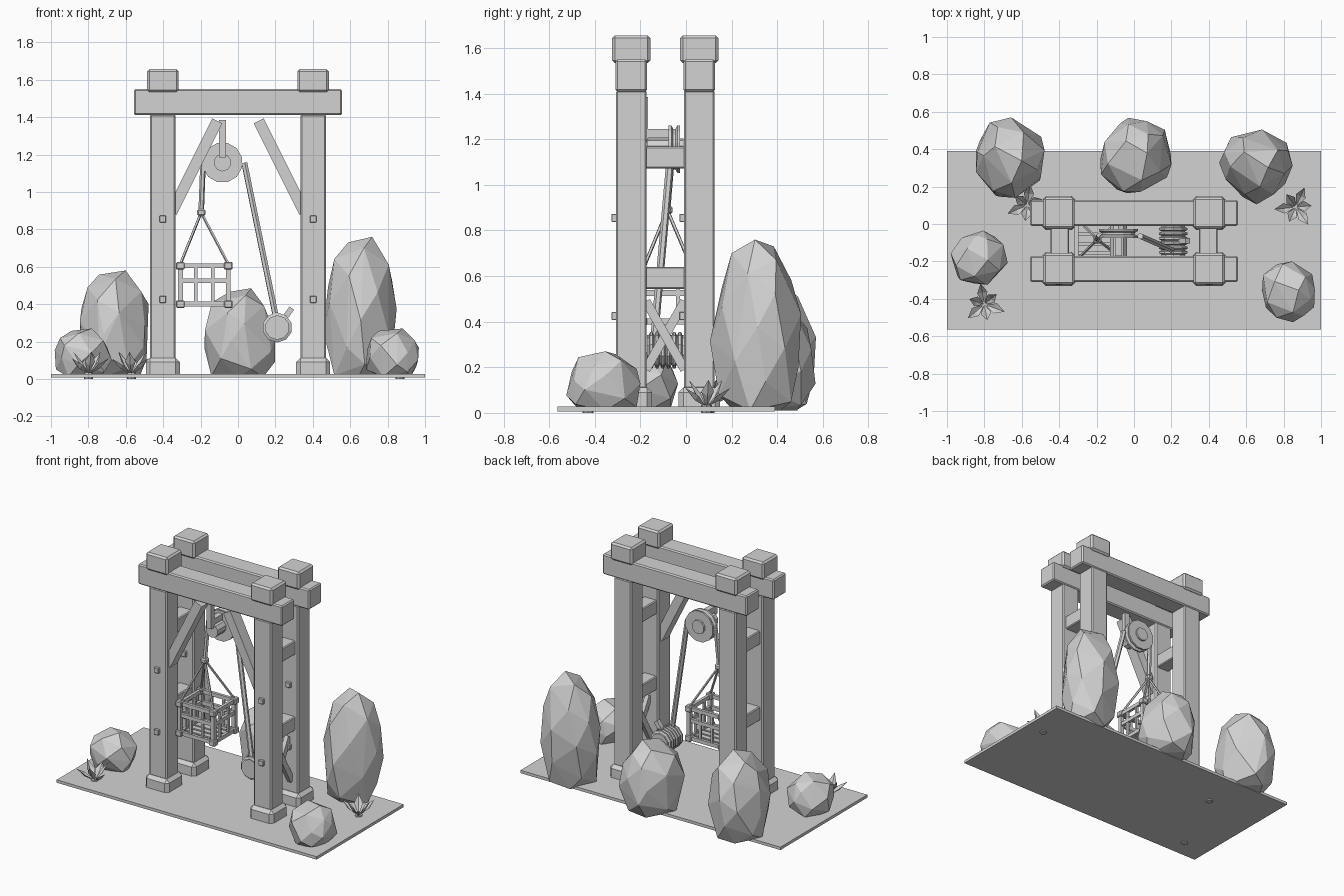
import bpy, bmesh, math, random
from mathutils import Vector, Matrix

if "Cube" in bpy.data.objects:
    bpy.data.objects.remove(bpy.data.objects["Cube"], do_unlink=True)

GREY = (0.65, 0.65, 0.65, 1)
mat = bpy.data.materials.new("plain grey")
mat.use_nodes = True
mat.diffuse_color = GREY
mat.node_tree.nodes["Principled BSDF"].inputs["Base Color"].default_value = GREY


def finish(name, bm):
    bmesh.ops.recalc_face_normals(bm, faces=bm.faces)
    mesh = bpy.data.meshes.new(name)
    bm.to_mesh(mesh)
    bm.free()
    mesh.materials.append(mat)
    ob = bpy.data.objects.new(name, mesh)
    bpy.context.collection.objects.link(ob)
    return ob


def box(name, centre, size, bevel=0.0, rot=None):
    bm = bmesh.new()
    bmesh.ops.create_cube(bm, size=1)
    bmesh.ops.scale(bm, vec=size, verts=bm.verts)
    if bevel:
        bmesh.ops.bevel(bm, geom=bm.edges[:], offset=bevel, segments=1, affect='EDGES')
    if rot:
        bm.transform(rot)
    bmesh.ops.translate(bm, vec=centre, verts=bm.verts)
    return finish(name, bm)


def rod(name, a, b, radius, sides=6):
    a, b = Vector(a), Vector(b)
    bm = bmesh.new()
    bmesh.ops.create_cone(bm, cap_ends=True, segments=sides, radius1=radius,
                          radius2=radius, depth=(b - a).length)
    bm.transform(Matrix.Translation((a + b) / 2) @ (b - a).to_track_quat('Z', 'Y').to_matrix().to_4x4())
    return finish(name, bm)


def bar(name, a, b, width, depth):
    # Square timber between two points, with its depth kept level
    a, b = Vector(a), Vector(b)
    z = (b - a).normalized()
    flat = Vector((0, 1, 0)) if abs(z.x) > 0.01 else Vector((1, 0, 0))
    x = flat.cross(z).normalized()
    rot = Matrix((x, z.cross(x), z)).transposed().to_4x4()
    return box(name, (a + b) / 2, (width, depth, (b - a).length), 0, rot)


def lathe_y(name, centre, profile, sides):
    # Turned part around the y axis, profile given as (radius, y)
    bm = bmesh.new()
    rings = []
    for r, y in profile:
        rings.append([bm.verts.new((centre[0] + r * math.cos(t), y, centre[2] + r * math.sin(t)))
                      for t in (2 * math.pi * (i + 0.5) / sides for i in range(sides))])
    for p, q in zip(rings, rings[1:]):
        for i in range(sides):
            j = (i + 1) % sides
            bm.faces.new((p[i], p[j], q[j], q[i]))
    bm.faces.new(rings[0])
    bm.faces.new(rings[-1])
    return finish(name, bm)


# Ground slab
box("ground", (0, -0.087, 0.017), (2, 0.955, 0.02))

# Two portal frames, front and back
FRONT, BACK = -0.24, 0.058
for label, y in (("front", FRONT), ("back", BACK)):
    box(label + "_beam", (0, y, 1.48), (1.11, 0.138, 0.14), 0.008)
    for side, s in (("left", 1), ("right", -1)):
        x = 0.402 * s
        tag = label + "_" + side
        box(tag + "_post", (x, y, 0.76), (0.135, 0.135, 1.31), 0.008)
        box(tag + "_cap", (x, y, 1.595), (0.168, 0.168, 0.122), 0.012)
        pad = box(tag + "_footing", (x, y, 0.067), (0.182, 0.182, 0.09))
        bm = bmesh.new()
        bm.from_mesh(pad.data)
        top = [e for e in bm.edges if all(v.co.z > 0.1 for v in e.verts)
               or abs(e.verts[0].co.z - e.verts[1].co.z) > 0.05]
        bmesh.ops.bevel(bm, geom=top, offset=0.022, segments=1, affect='EDGES')
        bm.to_mesh(pad.data)
        bm.free()
        for z in (0.425, 0.855):
            box(tag + "_bolt", (x, y - 0.072, z), (0.036, 0.03, 0.036), 0.003)

# Rungs that tie the frames together, and the front knee braces
MID = (FRONT + BACK) / 2
for side, s in (("left", 1), ("right", -1)):
    for z in (1.12, 0.592):
        box(side + "_rung", (0.397 * s, MID, z), (0.1, 0.2, 0.097), 0.006)
    bar(side + "_knee_brace", (0.11 * s, FRONT, 1.38), (0.355 * s, FRONT, 0.89), 0.06, 0.08)
for s in (1, -1):
    bar("cross_brace", (0.4 + 0.01 * s, MID - 0.085 * s, 0.49), (0.4 + 0.01 * s, MID + 0.085 * s, 0.19), 0.04, 0.03)

# Pulley with its hanger
PX, PZ = -0.083, 1.157
lathe_y("pulley_wheel", (PX, 0, PZ),
        ((0.108, -0.076), (0.108, -0.064), (0.092, -0.056), (0.092, -0.046), (0.108, -0.038), (0.108, -0.026)), 12)
lathe_y("pulley_axle", (PX, 0, PZ), ((0.047, -0.17), (0.047, -0.012)), 10)
box("pulley_hanger", (PX, -0.185, 1.285), (0.037, 0.035, 0.2))
box("pulley_arm", (PX, -0.13, 1.225), (0.037, 0.12, 0.04))

# Hoisting ropes
KNOT = Vector((-0.197, -0.082, 0.89))
rod("lift_rope", (-0.187, -0.06, 1.155), KNOT, 0.015)
box("rope_knot", KNOT, (0.045, 0.045, 0.035), 0.008)
rod("winch_rope", (0.034, -0.065, 1.155), (0.205, -0.14, 0.32), 0.017)

# Winch drum wound with rope, and its crank
lathe_y("winch_drum", (0.21, 0, 0.275), ((0.066, -0.172), (0.066, -0.005)), 10)
for i in range(6):
    y = -0.152 + 0.025 * i
    lathe_y("rope_coil", (0.21, 0, 0.275),
            ((0.066, y - 0.011), (0.08, y - 0.005), (0.08, y + 0.005), (0.066, y + 0.011)), 10)
bar("winch_crank", (0.21, -0.09, 0.275), (0.288, -0.09, 0.378), 0.03, 0.03)

# Slatted basket on four slings
BX, BY, HX, HY = -0.18, -0.08, 0.128, 0.115
for sx in (-1, 1):
    for sy in (-1, 1):
        x, y = BX + sx * HX, BY + sy * HY
        box("basket_corner_post", (x, y, 0.5), (0.026, 0.026, 0.23))
        for z in (0.605, 0.4):
            box("basket_corner_block", (x, y, z), (0.046, 0.046, 0.04), 0.005)
        rod("basket_sling", (x, y, 0.615), KNOT, 0.008, 5)
for z, h in ((0.605, 0.026), (0.525, 0.026), (0.4, 0.026)):
    for s in (-1, 1):
        box("basket_side_rail", (BX, BY + s * HY, z), (2 * HX, 0.02, h))
        box("basket_end_rail", (BX + s * HX, BY, z), (0.02, 2 * HY, h))
for t in (-0.045, 0.045):
    for s in (-1, 1):
        box("basket_side_slat", (BX + t, BY + s * HY, 0.5), (0.018, 0.014, 0.2))
        box("basket_end_slat", (BX + s * HX, BY + t, 0.5), (0.014, 0.018, 0.2))
for i in range(5):
    box("basket_floor_slat", (BX, BY + (i - 2) * 0.05, 0.396), (2 * HX, 0.036, 0.012))


# Faceted boulders
def rock(name, x0, x1, y0, y1, top, seed, count=30):
    rng = random.Random(seed)
    pts = []
    for i in range(count):
        u = 1 - 2 * (i + 0.5) / count
        r, t = (1 - u * u) ** 0.42, i * 2.39996 + rng.uniform(-0.3, 0.3)
        k = rng.uniform(0.93, 1.05)
        pts.append(Vector((k * r * math.cos(t), k * r * math.sin(t), max(u, -0.72))))
    lo = [min(p[i] for p in pts) for i in range(3)]
    hi = [max(p[i] for p in pts) for i in range(3)]
    box_lo, box_hi = (x0, y0, 0.01), (x1, y1, top)
    bm = bmesh.new()
    for p in pts:
        bm.verts.new([box_lo[i] + (p[i] - lo[i]) / (hi[i] - lo[i]) * (box_hi[i] - box_lo[i]) for i in range(3)])
    hull = bmesh.ops.convex_hull(bm, input=bm.verts)
    bmesh.ops.delete(bm, geom=[v for v in bm.verts if not v.link_faces], context='VERTS')
    return finish(name, bm)


rock("back_right_rock", -0.845, -0.478, 0.14, 0.57, 0.58, 1)
rock("back_middle_rock", -0.18, 0.2, 0.165, 0.568, 0.485, 2)
rock("back_left_rock", 0.455, 0.848, 0.105, 0.505, 0.76, 3)
rock("right_small_rock", -0.98, -0.675, -0.325, -0.035, 0.27, 4, 24)
rock("left_small_rock", 0.685, 0.967, -0.525, -0.2, 0.27, 5, 24)


# Leafy tufts with a short root through the ground
def tuft(name, x, y, turn):
    bm = bmesh.new()
    for i in range(6):
        t = turn + i * math.pi / 3
        out, side = Vector((math.cos(t), math.sin(t), 0)), Vector((-math.sin(t), math.cos(t), 0))
        reach, high = (0.115, 0.085) if i % 2 else (0.085, 0.12)
        base, up = Vector((x, y, 0.025)), Vector((0, 0, high))
        mid = base + out * reach * 0.55 + up * 0.5
        tip = bm.verts.new(base + out * reach + up)
        root = bm.verts.new(base)
        low = bm.verts.new(mid - Vector((0, 0, 0.012)))
        for s in (-1, 1):
            edge = bm.verts.new(mid + side * 0.028 * s + Vector((0, 0, 0.008)))
            bm.faces.new((root, low, edge))
            bm.faces.new((low, tip, edge))
    finish(name, bm)
    rod(name + "_root", (x, y, 0), (x, y, 0.035), 0.024, 8)


tuft("back_right_tuft", -0.57, 0.1, 0.4)
tuft("back_left_tuft", 0.865, 0.09, 0.1)
tuft("front_right_tuft", -0.8, -0.43, 0.7)
